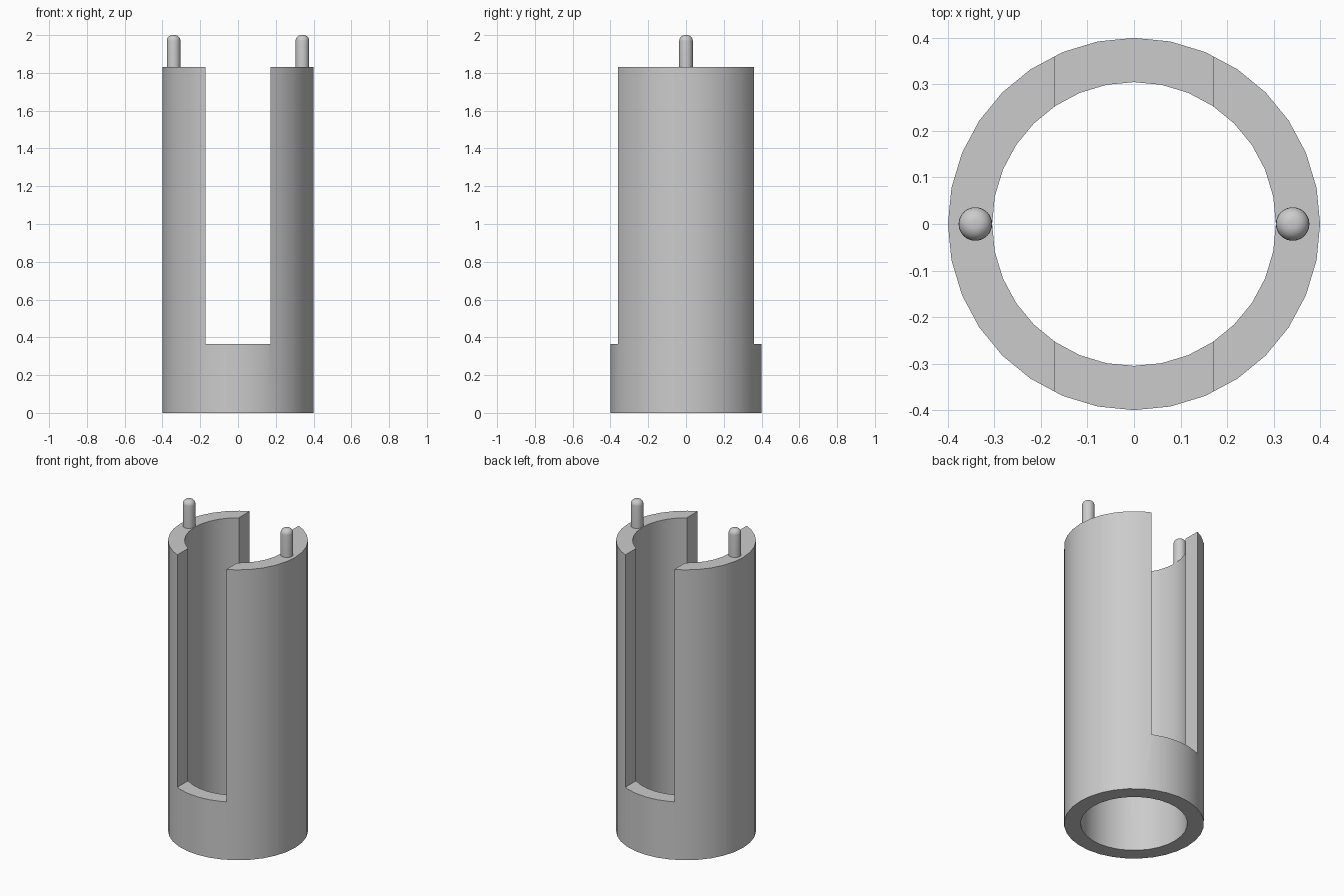
import bpy, bmesh, math
from mathutils import Matrix

if "Cube" in bpy.data.objects:
    bpy.data.objects.remove(bpy.data.objects["Cube"], do_unlink=True)

OUTER, INNER, TOP = 0.4, 0.305, 1.83
SLOT_HALF, SLOT_BASE = 0.171, 0.365
PIN_X, PIN_R = 0.341, 0.036

grey = bpy.data.materials.new("plain grey")
grey.use_nodes = True
colour = (0.6, 0.6, 0.6, 1)
grey.diffuse_color = colour
grey.node_tree.nodes["Principled BSDF"].inputs["Base Color"].default_value = colour


def lathe(name, profile, sides, closed, x=0):
    """Spin an (r, z) profile around a vertical axis at x."""
    bm = bmesh.new()
    verts = [bm.verts.new((r, 0, z)) for r, z in profile]
    edges = [bm.edges.new(p) for p in zip(verts, verts[1:])]
    if closed:
        edges.append(bm.edges.new((verts[-1], verts[0])))
    bmesh.ops.spin(bm, geom=verts + edges, cent=(0, 0, 0), axis=(0, 0, 1),
                   angle=math.tau, steps=sides, use_duplicate=False)
    bmesh.ops.remove_doubles(bm, verts=bm.verts, dist=1e-5)
    bmesh.ops.recalc_face_normals(bm, faces=bm.faces)
    return finish(name, bm, x)


def finish(name, bm, x=0):
    mesh = bpy.data.meshes.new(name)
    bm.to_mesh(mesh)
    bm.free()
    mesh.materials.append(grey)
    ob = bpy.data.objects.new(name, mesh)
    ob.location.x = x
    bpy.context.collection.objects.link(ob)
    return ob


def select(ob):
    bpy.ops.object.select_all(action='DESELECT')
    ob.select_set(True)
    bpy.context.view_layer.objects.active = ob


# Hollow sleeve
sleeve = lathe("slotted_sleeve",
               [(OUTER, 0), (OUTER, TOP), (INNER, TOP), (INNER, 0)], 32, True)

# Slot through front and back, open at the top
bm = bmesh.new()
bmesh.ops.create_cube(bm, size=1, matrix=Matrix.Translation((0, 0, SLOT_BASE + 1))
                      @ Matrix.Diagonal((2 * SLOT_HALF, 2, 2, 1)))
cutter = finish("slot_cutter", bm)
cutter.hide_render = True
cut = sleeve.modifiers.new("slot", 'BOOLEAN')
cut.operation, cut.solver, cut.object = 'DIFFERENCE', 'EXACT', cutter
select(sleeve)
bpy.ops.object.modifier_apply(modifier="slot")
bpy.data.objects.remove(cutter, do_unlink=True)

# Round-ended locating pins, seated in the rim
ROUND = 0.03
arc = [(PIN_R - ROUND + ROUND * math.cos(a), 2 - ROUND + ROUND * math.sin(a))
       for a in (math.pi / 2 * i / 6 for i in range(7))]
pin_profile = [(0, TOP - 0.01), (PIN_R, TOP - 0.01)] + arc + [(0, 2)]
pins = [lathe(side + "_pin", pin_profile, 32, False, s * PIN_X)
        for side, s in (("left", 1), ("right", -1))]

for ob in [sleeve] + pins:
    select(ob)
    bpy.ops.object.shade_smooth_by_angle(angle=math.radians(30))
